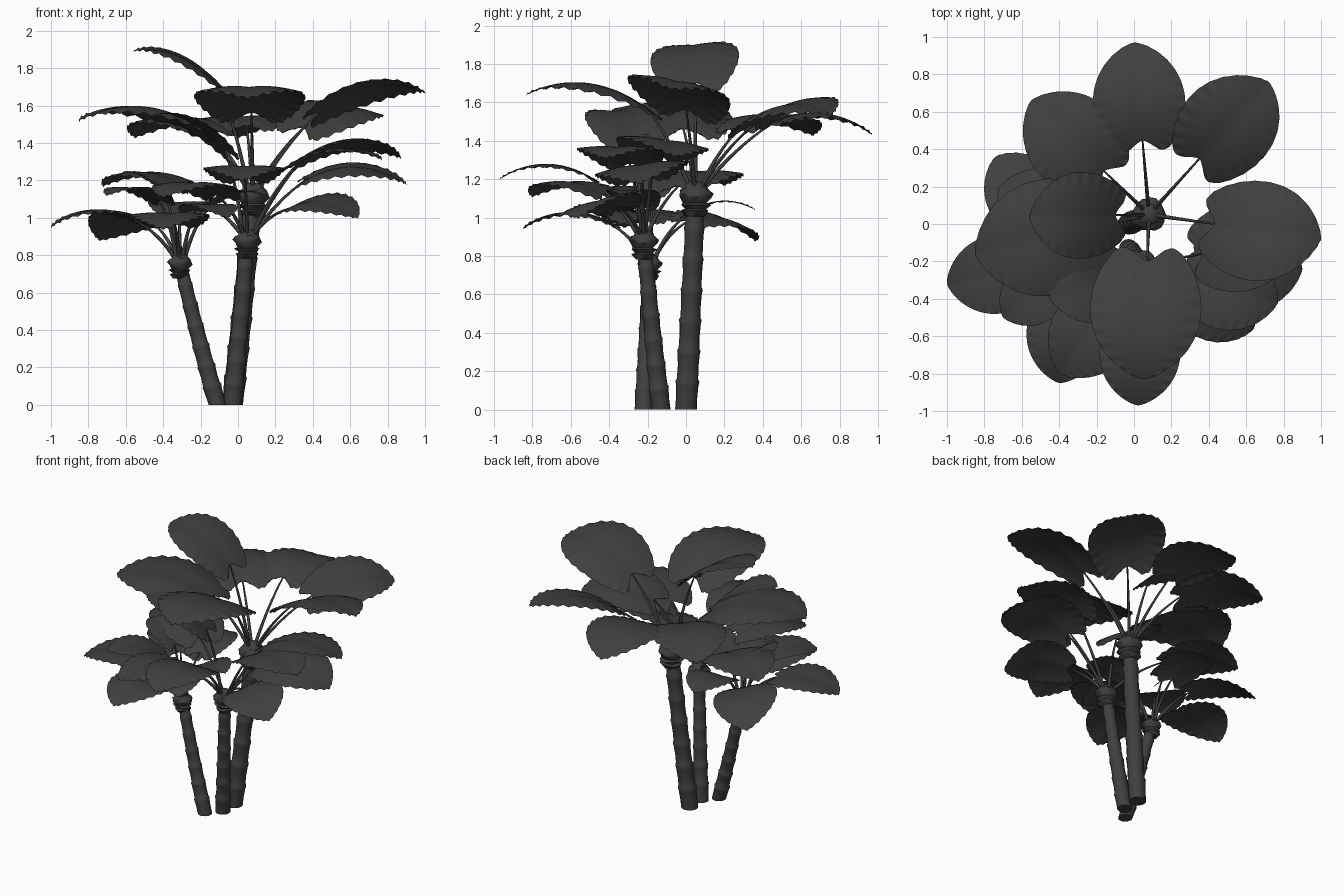
import bpy, math
from mathutils import Vector

if "Cube" in bpy.data.objects:
    bpy.data.objects.remove(bpy.data.objects["Cube"])

UP = Vector((0, 0, 1))
dark = bpy.data.materials.new("dark_grey")
dark.diffuse_color = (0.05, 0.05, 0.05, 1)
dark.use_nodes = True
dark.node_tree.nodes["Principled BSDF"].inputs["Base Color"].default_value = dark.diffuse_color


def make(name, verts, faces, angle=50):
    me = bpy.data.meshes.new(name)
    me.from_pydata([tuple(v) for v in verts], [], faces)
    me.materials.append(dark)
    ob = bpy.data.objects.new(name, me)
    bpy.context.collection.objects.link(ob)
    bpy.context.view_layer.objects.active = ob
    ob.select_set(True)
    bpy.ops.object.shade_smooth_by_angle(angle=math.radians(angle))
    ob.select_set(False)
    return ob


def bezier(a, b, c, t):
    return a * (1 - t) ** 2 + b * (2 * t * (1 - t)) + c * t * t


def tube(name, pts, radii, sides=16, ripple=0.0):
    """Capped tube around a path."""
    axis = (pts[-1] - pts[0]).normalized()
    u = axis.orthogonal().normalized()
    w = axis.cross(u)
    verts, faces = [], []
    for k, (p, r) in enumerate(zip(pts, radii)):
        for i in range(sides):
            t = 2 * math.pi * i / sides
            rr = r * (1 + ripple * math.sin(3 * t + 2.1 * k))
            verts.append(p + (u * math.cos(t) + w * math.sin(t)) * rr)
    for k in range(len(pts) - 1):
        for i in range(sides):
            j = (i + 1) % sides
            faces.append((k * sides + i, k * sides + j, (k + 1) * sides + j, (k + 1) * sides + i))
    faces.append(tuple(reversed(range(sides))))
    faces.append(tuple(range((len(pts) - 1) * sides, len(pts) * sides)))
    return make(name, verts, faces)


def trunk(name, base, head, r0, r1, rings=7):
    # ringed stem: each section flares towards its upper rim
    mid = (base + head) / 2 + Vector((head.x - base.x, head.y - base.y, 0)) * 0.06
    pts, radii = [], []
    for k in range(rings):
        for f, s in ((0.0, 1.0), (0.4, 0.98), (0.8, 1.05), (0.92, 1.12)):
            t = (k + f) / rings
            p = bezier(base, mid, head, t)
            pts.append(p)
            radii.append((r0 + (r1 - r0) * t) * s)
    ob = tube(name, pts, radii)
    for v in ob.data.vertices[:16]:
        v.co.z = 0


def crown_head(name, head, r):
    # stacked leaf sheaths at the top of the stem
    prof = ((-1.3, .55), (-.95, .82), (-.85, .62), (-.6, .9), (-.5, .7), (-.15, .95),
            (0.05, 1.0), (.3, .85), (.38, .7), (.6, .6), (.75, .35), (.8, .02))
    tube(name, [head + UP * (z * r) for z, _ in prof], [s * r for _, s in prof], 16, 0.09)


def leaf(name, head, tip, frac, notch_z, roll=0, n=56, m=6):
    tip = Vector(tip)
    notch = head.lerp(tip, frac)
    notch.z = notch_z
    length = (tip - notch).length
    ctrl = (notch + tip) / 2 + UP * (0.3 * length)
    flat = Vector((tip.x - notch.x, tip.y - notch.y, 0)).normalized()
    side = UP.cross(flat)
    normal = (tip - notch).cross(side).normalized()
    c, s = math.cos(math.radians(roll)), math.sin(math.radians(roll))
    side, normal = side * c + normal * s, normal * c - side * s
    verts, faces = [], []
    # heart-shaped blade with a drooping, rippled rim
    for i in range(n + 1):
        ph = math.pi * i / n
        a_edge = .395 - .605 * math.cos(ph) + .21 * math.exp(-(ph / .35) ** 2)
        b_edge = .465 * length * abs(math.sin(ph)) ** (1 + .4 * ph / math.pi)
        a_mid = (1 - math.cos(ph)) / 2
        for j in range(-m, m + 1):
            v = abs(j) / m
            b = v * b_edge
            p = bezier(notch, ctrl, tip, a_mid + (a_edge - a_mid) * v)
            lift = .14 * b - .9 * b * b + .012 * length * v ** 6 * math.sin(i * math.pi / 2)
            verts.append(p + side * math.copysign(b, j) + normal * lift)
    row = 2 * m + 1
    for i in range(n):
        for j in range(row - 1):
            a = i * row + j
            faces.append((a, a + row, a + row + 1, a + 1))
    make(name, verts, faces, 60)
    # stalk
    start = head + flat * 0.025 + UP * 0.02
    bend = start.lerp(notch, 0.5) + UP * 0.04 - flat * 0.02
    pts = [bezier(start, bend, notch, k / 8) for k in range(9)]
    tube(name + "_stalk", pts, [0.012 - 0.007 * k / 8 for k in range(9)], 8)


# each leaf: tip, notch fraction along the way from head to tip, notch height, roll
palms = {
    "tall_palm": dict(
        base=(-.03, 0, 0), head=(.08, .05, 1.12), r=(.057, .047, .088),
        leaves=[((-.56, .04, 1.89), .28, 1.7, -5), ((.05, -.83, 1.64), .28, 1.56),
                ((1.0, -.08, 1.67), .38, 1.56, -11), ((0, .97, 1.43), .43, 1.49),
                ((.72, .76, 1.54), .42, 1.48, 11), ((-.55, .66, 1.43), .38, 1.47),
                ((-.85, -.16, 1.52), .3, 1.46)]),
    "middle_palm": dict(
        base=(-.03, -.13, 0), head=(.05, -.22, .88), r=(.05, .036, .075),
        leaves=[((-.45, -.4, 1.55), .24, 1.36), ((.87, -.06, 1.32), .38, 1.33, -8),
                ((.9, -.24, 1.18), .38, 1.21, 8), ((.77, -.42, 1.31), .36, 1.28),
                ((.64, -.56, 1.0), .38, 1.05, 14), ((.02, -.97, 1.2), .38, 1.21),
                ((-.72, .2, 1.17), .42, 1.16), ((-.4, -.8, 1.11), .36, 1.12)]),
    "short_palm": dict(
        base=(-.11, -.22, 0), head=(-.31, -.19, .76), r=(.048, .034, .065),
        leaves=[((-1.0, -.32, .95), .36, .99), ((-.74, .36, .88), .36, .98, 12),
                ((-.4, -.85, .94), .32, .97), ((-.7, -.5, 1.12), .28, 1.09),
                ((-.62, -.12, 1.24), .25, 1.13), ((-.32, .36, 1.04), .36, 1.02),
                ((.13, -.33, 1.12), .36, 1.06), ((-.06, -.6, 1.0), .34, 1.04)]),
}
for name, p in palms.items():
    base, head = Vector(p["base"]), Vector(p["head"])
    r0, r1, rh = p["r"]
    trunk(name + "_trunk", base, head, r0, r1)
    crown_head(name + "_crown", head, rh)
    for k, args in enumerate(p["leaves"]):
        leaf(f"{name}_leaf_{k + 1}", head, *args)
